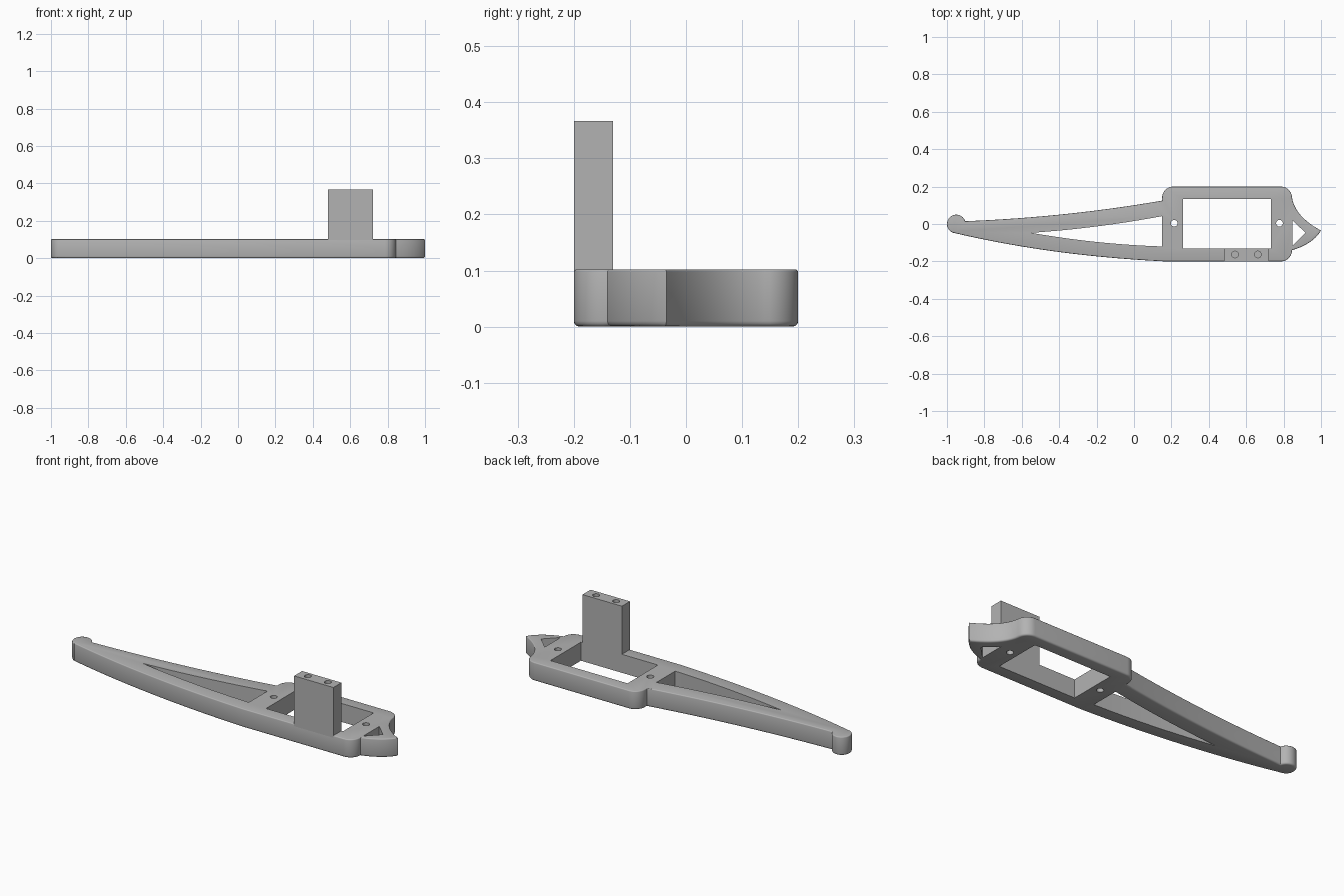
import bpy, bmesh, math
from mathutils import Vector

if "Cube" in bpy.data.objects:
    bpy.data.objects.remove(bpy.data.objects["Cube"], do_unlink=True)

THICK = 0.102

grey = bpy.data.materials.new("plain grey")
grey.use_nodes = True
colour = (0.45, 0.45, 0.45, 1)
grey.diffuse_color = colour
grey.node_tree.nodes["Principled BSDF"].inputs["Base Color"].default_value = colour


def arc(cx, cy, r, a0, a1, n=10):
    angles = [math.radians(a0 + (a1 - a0) * i / n) for i in range(n + 1)]
    return [(cx + r * math.cos(a), cy + r * math.sin(a)) for a in angles]


def sweep(start, mid, end, n=16):
    """Gentle parabola through three points, both ends included."""
    a, m, b = Vector(start), Vector(mid), Vector(end)
    c = 2 * m - (a + b) / 2
    ts = [i / n for i in range(n + 1)]
    return [tuple((1 - t) ** 2 * a + 2 * t * (1 - t) * c + t * t * b) for t in ts]


def rect(x0, x1, y0, y1):
    return [(x0, y0), (x1, y0), (x1, y1), (x0, y1)]


def prism(name, outline, z0, z1, top_round=0, bottom_round=0):
    """Extrude a counterclockwise outline, optionally rounding its rims."""
    clean = [p for i, p in enumerate(outline)
             if (Vector(p) - Vector(outline[i - 1])).length > 1e-4]
    bm = bmesh.new()
    base = bm.faces.new([bm.verts.new((x, y, z0)) for x, y in clean])
    new = bmesh.ops.extrude_face_region(bm, geom=[base])["geom"]
    verts = [v for v in new if isinstance(v, bmesh.types.BMVert)]
    bmesh.ops.translate(bm, verts=verts, vec=(0, 0, z1 - z0))
    bmesh.ops.recalc_face_normals(bm, faces=bm.faces)
    for z, size in ((z1, top_round), (z0, bottom_round)):
        if size:
            rim = [e for e in bm.edges if all(abs(v.co.z - z) < 1e-5 for v in e.verts)]
            bmesh.ops.bevel(bm, geom=rim, offset=size, segments=3, profile=0.5,
                            affect='EDGES', clamp_overlap=False)
    mesh = bpy.data.meshes.new(name)
    bm.to_mesh(mesh)
    bm.free()
    mesh.materials.append(grey)
    obj = bpy.data.objects.new(name, mesh)
    bpy.context.collection.objects.link(obj)
    return obj


def select(obj):
    bpy.ops.object.select_all(action='DESELECT')
    obj.select_set(True)
    bpy.context.view_layer.objects.active = obj


def cut(target, outline, z0=-0.1, z1=0.3):
    cutter = prism("cutter", outline, z0, z1)
    cutter.hide_render = True
    mod = target.modifiers.new("opening", 'BOOLEAN')
    mod.operation, mod.solver, mod.object = 'DIFFERENCE', 'EXACT', cutter
    select(target)
    bpy.ops.object.modifier_apply(modifier=mod.name)
    bpy.data.objects.remove(cutter, do_unlink=True)


# Flat body: arm underside, frame corners, beak, arm top, round end knob
outline = (
    sweep((-0.965, -0.047), (-0.42, -0.147), (0.17, -0.2), 24)
    + arc(0.785, -0.14, 0.06, -90, 0)
    + sweep((0.845, -0.14), (0.94, -0.097), (1.0, -0.035), 10)
    + sweep((1.0, -0.035), (0.893, 0.045), (0.845, 0.14))
    + arc(0.785, 0.14, 0.06, 0, 90)
    + arc(0.21, 0.14, 0.06, 90, 180)
    + sweep((0.15, 0.125), (-0.37, 0.053), (-0.902, 0.015), 24)
    + arc(-0.95, 0.0, 0.05, 18, 252, 24)
)
body = prism("arm_and_frame", outline, 0, THICK, 0.005, 0.01)

# Openings: long arm slot, rectangular window, beak triangle, screw holes
slot = (sweep((-0.55, -0.047), (-0.2, -0.096), (0.15, -0.12))
        + sweep((0.15, 0.042), (-0.2, -0.013), (-0.55, -0.047)))
cut(body, slot)
cut(body, rect(0.262, 0.732, -0.13, 0.135))
cut(body, [(0.847, -0.118), (0.917, -0.047), (0.847, 0.02)])
for x in (0.215, 0.778):
    cut(body, arc(x, 0.004, 0.018, 0, 360, 16)[:-1])

# Upright mounting post with two blind holes in its top
post = prism("mounting_post", rect(0.482, 0.722, -0.2, -0.13), 0.09, 0.367)
for x in (0.54, 0.662):
    cut(post, arc(x, -0.163, 0.018, 0, 360, 16)[:-1], 0.25, 0.5)

for obj in (body, post):
    select(obj)
    bpy.ops.object.shade_smooth_by_angle(angle=math.radians(32))
